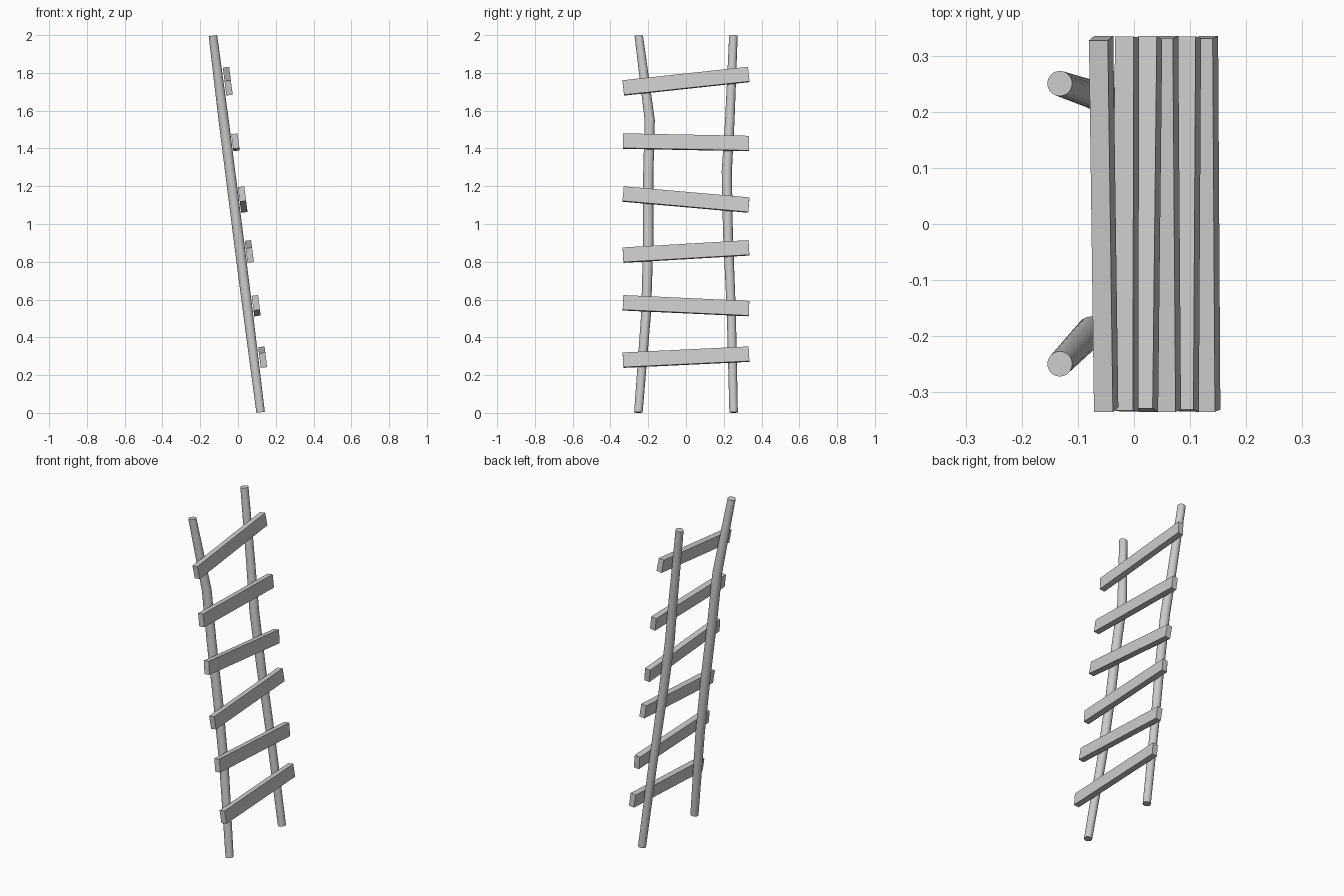
import bpy, bmesh, math
from mathutils import Matrix, Vector

if "Cube" in bpy.data.objects:
    bpy.data.objects.remove(bpy.data.objects["Cube"])

LEAN = math.atan(0.1265)
FRAME = Matrix.Rotation(-LEAN, 4, 'Y')   # local x = face normal, local z = up the ladder
S, C = math.sin(LEAN), math.cos(LEAN)
FOOT_X, SIDES = 0.12, 20


def on_axis(z, offset=0.0):
    """Point at height z, pushed out from the pole axis along the face normal."""
    z0 = z - offset * S
    return Vector((FOOT_X - math.tan(LEAN) * z0 + offset * C, 0, z))


def finish(name, bm):
    bmesh.ops.recalc_face_normals(bm, faces=bm.faces)
    me = bpy.data.meshes.new(name)
    bm.to_mesh(me)
    bm.free()
    ob = bpy.data.objects.new(name, me)
    bpy.context.collection.objects.link(ob)
    return ob


def pole(name, path):
    # stacked rings square to the lean, shifted sideways for the crooked shape
    bm = bmesh.new()
    rings = []
    for z, y, r in path:
        centre = on_axis(z) + Vector((0, y, 0))
        ring = []
        for i in range(SIDES):
            a = 2 * math.pi * i / SIDES
            ring.append(bm.verts.new(centre + FRAME @ Vector((r * math.cos(a), r * math.sin(a), 0))))
        rings.append(ring)
    for lo, hi in zip(rings, rings[1:]):
        for i in range(SIDES):
            j = (i + 1) % SIDES
            bm.faces.new((lo[i], lo[j], hi[j], hi[i]))
    bm.faces.new(rings[0][::-1])
    bm.faces.new(rings[-1])
    ob = finish(name, bm)
    bpy.ops.object.select_all(action='DESELECT')
    ob.select_set(True)
    bpy.context.view_layer.objects.active = ob
    bpy.ops.object.shade_smooth_by_angle(angle=math.radians(30))


def rung(name, z_left, z_right):
    # flat board nailed to the outer side of the poles, tilted in the ladder plane
    tilt = math.atan((z_right - z_left) / 0.67 / C)
    bm = bmesh.new()
    bmesh.ops.create_cube(bm, size=1, matrix=Matrix.Diagonal((0.034, 0.668, 0.078, 1)))
    place = Matrix.Translation(on_axis((z_left + z_right) / 2, 0.0475))
    bm.transform(place @ FRAME @ Matrix.Rotation(tilt, 4, 'X'))
    finish(name, bm)


# Crooked poles: (height, sideways position, radius)
pole("left_pole", [(0.003, -0.252, 0.0225), (0.53, -0.211, 0.026), (0.9, -0.2, 0.027),
                   (1.25, -0.2, 0.027), (1.55, -0.192, 0.027), (1.997, -0.25, 0.0225)])
pole("right_pole", [(0.003, 0.252, 0.0225), (0.53, 0.24, 0.024), (0.95, 0.222, 0.026),
                    (1.28, 0.216, 0.027), (1.55, 0.232, 0.025), (1.997, 0.251, 0.0225)])

# Rungs: end heights, left and right
heights = [(0.279, 0.311), (0.583, 0.552), (0.835, 0.874),
           (1.159, 1.100), (1.439, 1.426), (1.720, 1.792)]
for n, (zl, zr) in enumerate(heights, 1):
    rung(f"rung_{n}", zl, zr)
